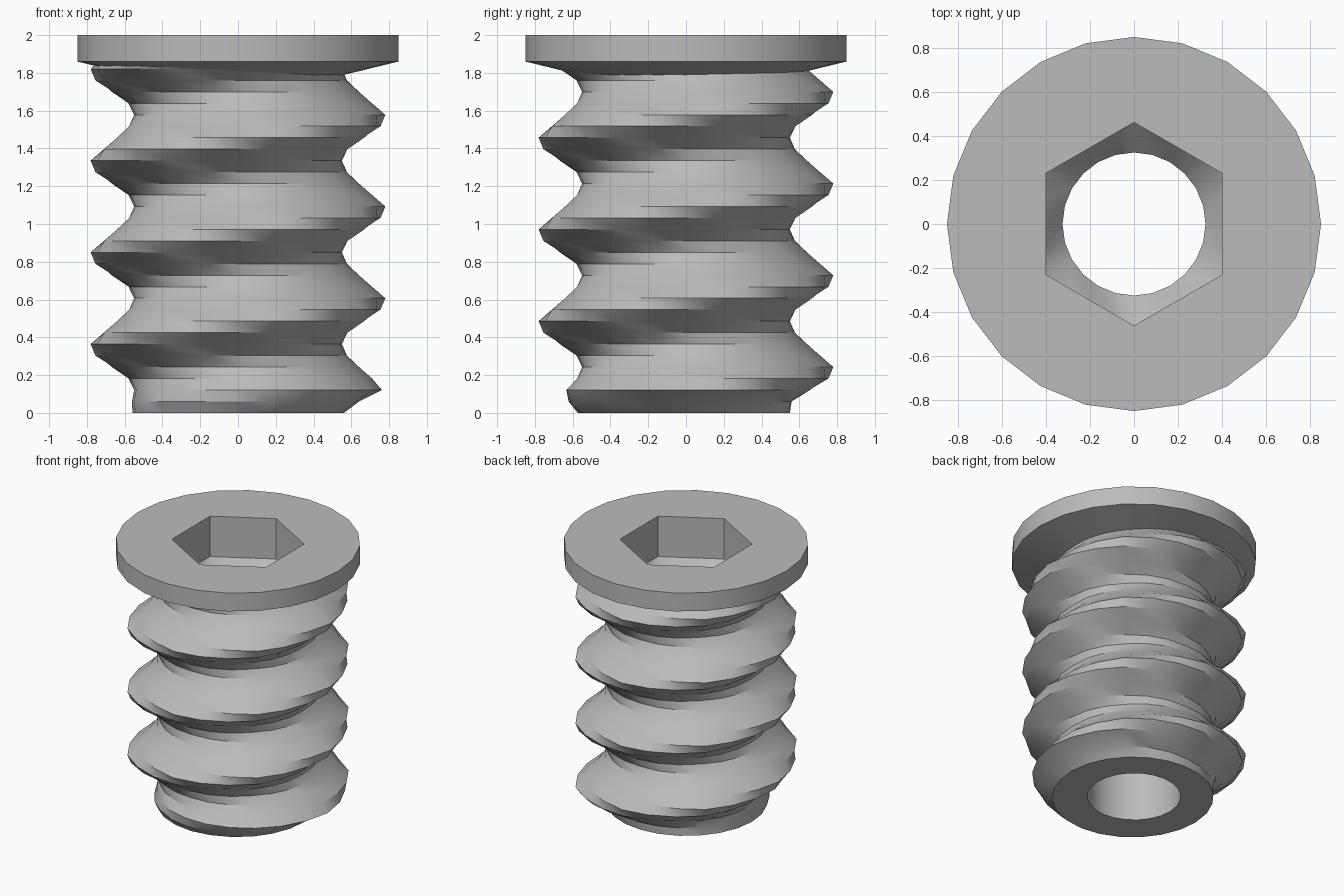
import bpy, bmesh, math

old = bpy.data.objects.get("Cube")
if old:
    bpy.data.objects.remove(old, do_unlink=True)

SIDES = 24
STEP = 0.0607          # height of one thread row, eight rows per turn
BORE = 0.325
# thread radius by rows below (-) and above (+) the crest, starting at -4
PROFILE = [0.55, 0.57, 0.66, 0.755, 0.78, 0.71, 0.64, 0.575, 0.55]
LEAD_IN = [0.1, 0.45, 0.92]

steel = bpy.data.materials.new("grey_metal")
steel.use_nodes = True
colour = (0.5, 0.5, 0.5, 1)
steel.diffuse_color = colour
steel.node_tree.nodes["Principled BSDF"].inputs["Base Color"].default_value = colour


def loft(name, rings):
    """Skin a stack of rings; each ring is (radius or radius function, z)."""
    bm = bmesh.new()
    loops = []
    for radius, z in rings:
        loop = []
        for j in range(SIDES):
            deg = j * 360 / SIDES
            r = radius(deg) if callable(radius) else radius
            a = math.radians(deg)
            loop.append(bm.verts.new((r * math.cos(a), r * math.sin(a), z)))
        loops.append(loop)
    for low, high in zip(loops, loops[1:]):
        for j in range(SIDES):
            n = (j + 1) % SIDES
            bm.faces.new((low[j], low[n], high[j]))
            bm.faces.new((low[n], high[n], high[j]))
    mesh = bpy.data.meshes.new(name)
    bm.to_mesh(mesh)
    bm.free()
    mesh.materials.append(steel)
    obj = bpy.data.objects.new(name, mesh)
    bpy.context.collection.objects.link(obj)
    bpy.ops.object.select_all(action='DESELECT')
    obj.select_set(True)
    bpy.context.view_layer.objects.active = obj
    bpy.ops.object.shade_smooth_by_angle(angle=math.radians(30))
    return obj


def thread_radius(row):
    """Radius around one row of the helical thread."""
    grow = LEAD_IN[row] if row < len(LEAD_IN) else 1

    def radius(deg):
        u = (row - 2 - deg / 45 + 4) % 8
        i = int(u)
        r = PROFILE[i] + (PROFILE[i + 1] - PROFILE[i]) * (u - i)
        return PROFILE[0] + (r - PROFILE[0]) * grow
    return radius


def hexagon(deg):
    return 0.4 / math.cos(math.radians((deg + 30) % 60 - 30))


# Threaded body with the flat annulus underneath
loft("threaded_body", [(BORE, 0)] + [(thread_radius(k), k * STEP) for k in range(32)])

# Flange with its bevelled underside and flat top
loft("flange", [(0.53, 1.782), (0.85, 1.86), (0.85, 2), (hexagon, 2)])

# Hex drive socket, narrowing into the through bore
loft("hex_socket", [(hexagon, 2), (hexagon, 1.69), (BORE, 1.58)])
loft("bore", [(BORE, 1.58), (BORE, 0)])
